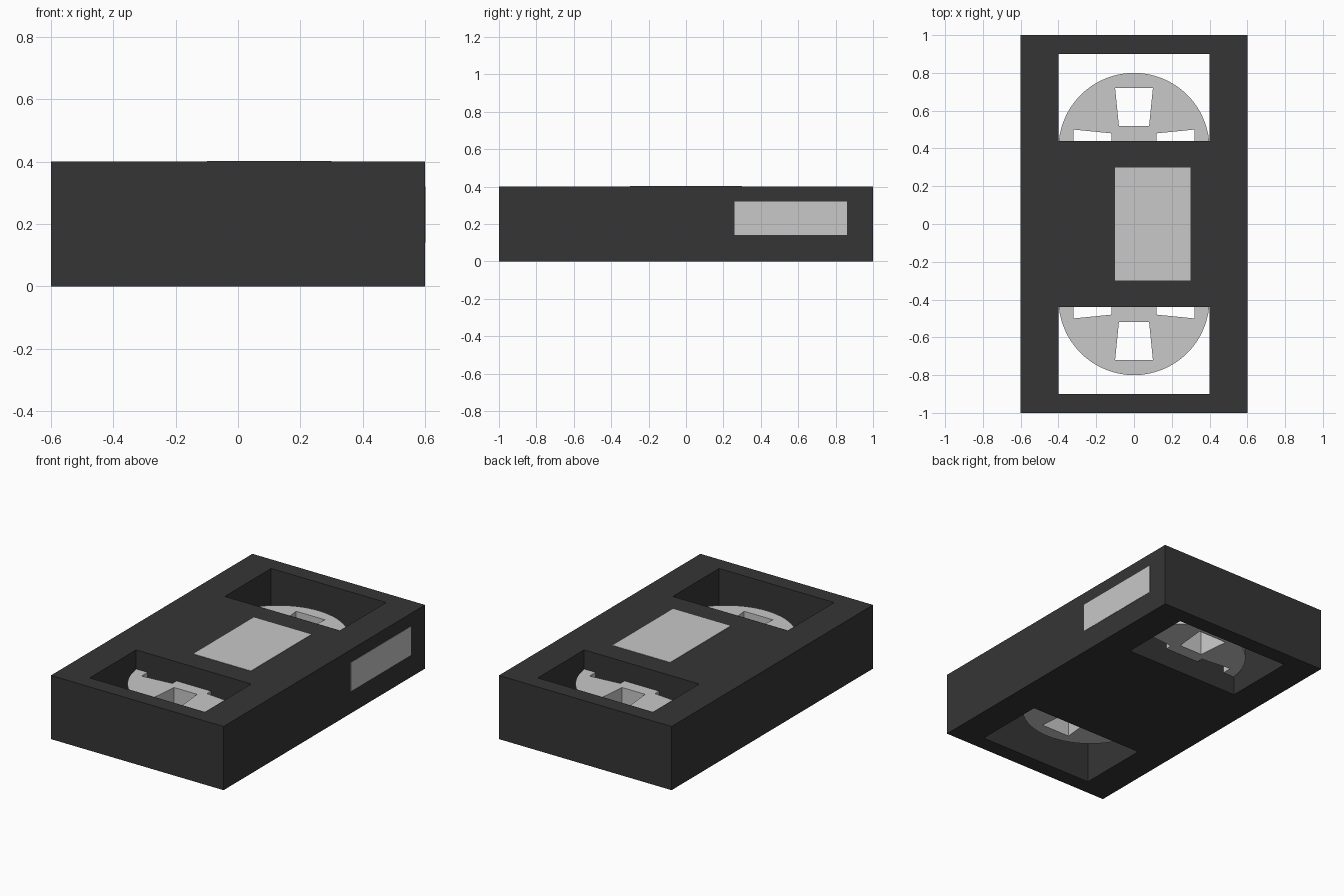
import bpy, bmesh, math

old = bpy.data.objects.get("Cube")
if old:
    bpy.data.objects.remove(old, do_unlink=True)


def make_material(name, value):
    mat = bpy.data.materials.new(name)
    mat.use_nodes = True
    color = (value, value, value, 1)
    mat.diffuse_color = color
    mat.node_tree.nodes["Principled BSDF"].inputs["Base Color"].default_value = color
    return mat


black = make_material("black plastic", 0.036)
pale = make_material("pale grey", 0.578)


def rectangle(x0, x1, y0, y1):
    return [(x0, y0), (x1, y0), (x1, y1), (x0, y1)]


def slab(name, loops, z0, z1, mat):
    """Extrude an outline (first loop) with holes (other loops) from z0 to z1."""
    curve = bpy.data.curves.new(name, "CURVE")
    curve.dimensions = "2D"
    curve.fill_mode = "BOTH"
    curve.extrude = (z1 - z0) / 2
    for loop in loops:
        spline = curve.splines.new("POLY")
        spline.points.add(len(loop) - 1)
        for point, (x, y) in zip(spline.points, loop):
            point.co = (x, y, 0, 1)
        spline.use_cyclic_u = True
    temp = bpy.data.objects.new(name + " outline", curve)
    bpy.context.collection.objects.link(temp)
    bpy.context.view_layer.update()
    evaluated = temp.evaluated_get(bpy.context.evaluated_depsgraph_get())
    mesh = bpy.data.meshes.new_from_object(evaluated)
    bpy.data.objects.remove(temp, do_unlink=True)

    # Weld caps to walls and move the slab to its height
    bm = bmesh.new()
    bm.from_mesh(mesh)
    bmesh.ops.remove_doubles(bm, verts=bm.verts, dist=0.0001)
    bmesh.ops.recalc_face_normals(bm, faces=bm.faces)
    bmesh.ops.translate(bm, verts=bm.verts, vec=(0, 0, (z0 + z1) / 2))
    for face in bm.faces:
        face.smooth = False
    bm.to_mesh(mesh)
    bm.free()
    mesh.materials.clear()
    mesh.materials.append(mat)
    obj = bpy.data.objects.new(name, mesh)
    bpy.context.collection.objects.link(obj)
    return obj


# Case with two open windows
windows = [rectangle(-0.4, 0.4, 0.44, 0.9), rectangle(-0.4, 0.4, -0.9, -0.44)]
slab("case", [rectangle(-0.6, 0.6, -1, 1)] + windows, 0, 0.4, black)

# Reels: discs with four tapered openings
SIDES = 64
disc = [(0.4 * math.cos(math.tau * i / SIDES), 0.4 * math.sin(math.tau * i / SIDES))
        for i in range(SIDES)]
opening = [(0.12, -0.08), (0.32, -0.1), (0.32, 0.1), (0.12, 0.08)]
holes = []
for quarter in range(4):
    c, s = math.cos(quarter * math.pi / 2), math.sin(quarter * math.pi / 2)
    holes.append([(x * c - y * s, x * s + y * c) for x, y in opening])
for name, y in (("front_reel", -0.4), ("back_reel", 0.4)):
    reel = slab(name, [disc] + holes, 0.12, 0.28, pale)
    reel.location.y = y

# Labels: thin plates on the top and on the left side
slab("top_label", [rectangle(-0.1, 0.3, -0.3, 0.3)], 0.398, 0.402, pale)
side = slab("side_label", [rectangle(-0.09, 0.09, -0.3, 0.3)], -0.002, 0.002, pale)
side.rotation_euler.y = math.pi / 2
side.location = (0.6, 0.56, 0.23)
